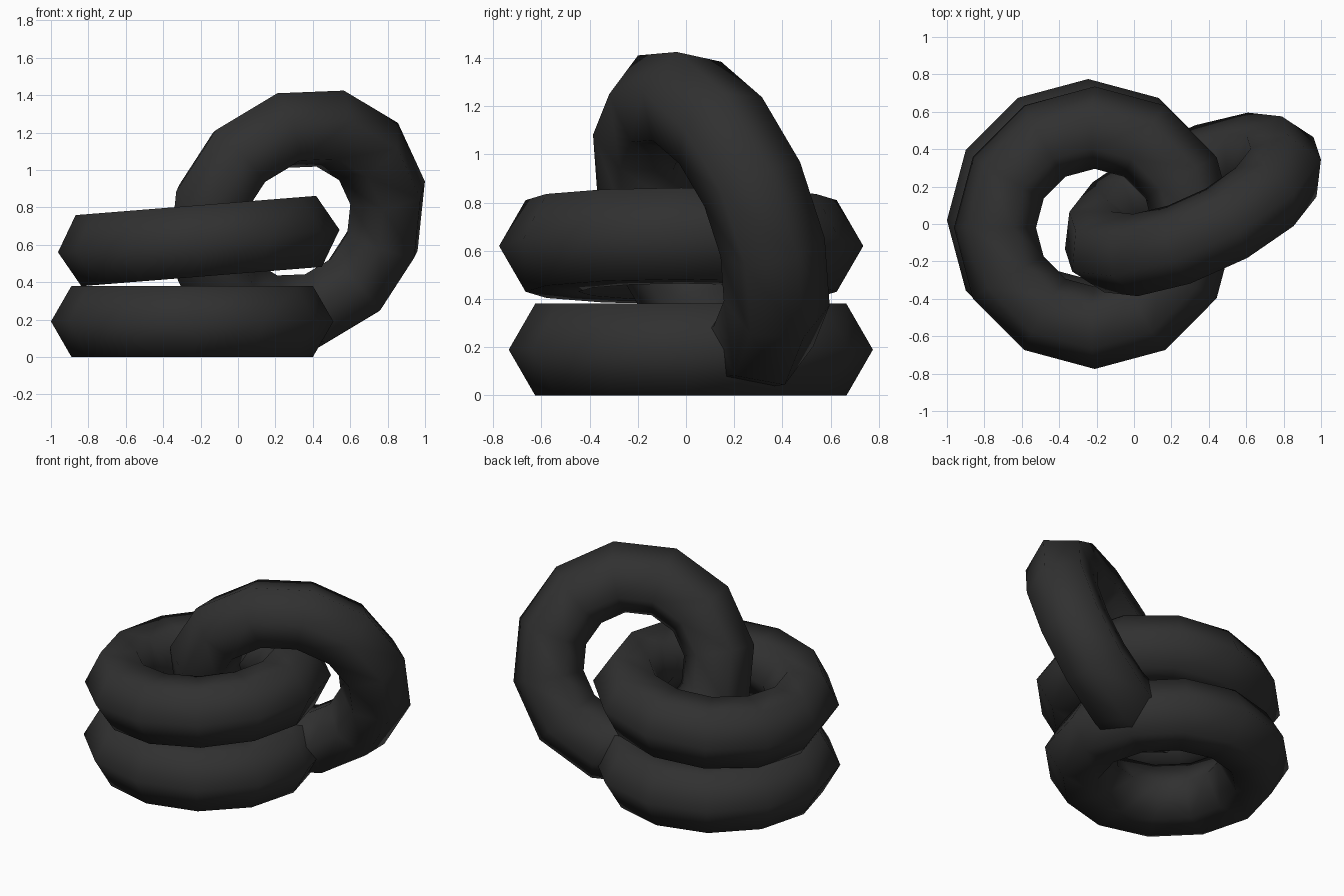
import bpy
from mathutils import Matrix, Vector

cube = bpy.data.objects.get("Cube")
if cube:
    bpy.data.objects.remove(cube, do_unlink=True)

# Single dark iron colour
iron = bpy.data.materials.new("dark_iron")
iron.use_nodes = True
colour = (0.03, 0.03, 0.03, 1)
iron.diffuse_color = colour
iron.node_tree.nodes["Principled BSDF"].inputs["Base Color"].default_value = colour


def add_ring(name, centre, spoke, normal):
    """Low-poly ring; one of its corners points along spoke."""
    bpy.ops.mesh.primitive_torus_add(
        major_segments=12, minor_segments=6, major_radius=0.535, minor_radius=0.22)
    ring = bpy.context.object
    ring.name = name
    z = Vector(normal).normalized()
    y = z.cross(Vector(spoke)).normalized()
    x = y.cross(z)
    turn = Matrix((x, y, z)).transposed().to_4x4()
    ring.matrix_world = Matrix.Translation(centre) @ turn
    ring.data.materials.clear()
    ring.data.materials.append(iron)
    bpy.ops.object.shade_smooth()
    return ring


# Ring lying flat on the ground
add_ring("bottom_ring", (-0.245, 0.02, 0.19), (1, 0, 0), (0, 0, 1))
# Ring resting above it, slightly tilted
add_ring("middle_ring", (-0.21, -0.02, 0.62), (1, 0, 0.08), (-0.08, 0, 1))
# Upright ring linked through the others
add_ring("linked_ring", (0.315, 0.105, 0.727), (-0.139, -0.403, 0.905), (-0.399, 0.859, 0.321))
